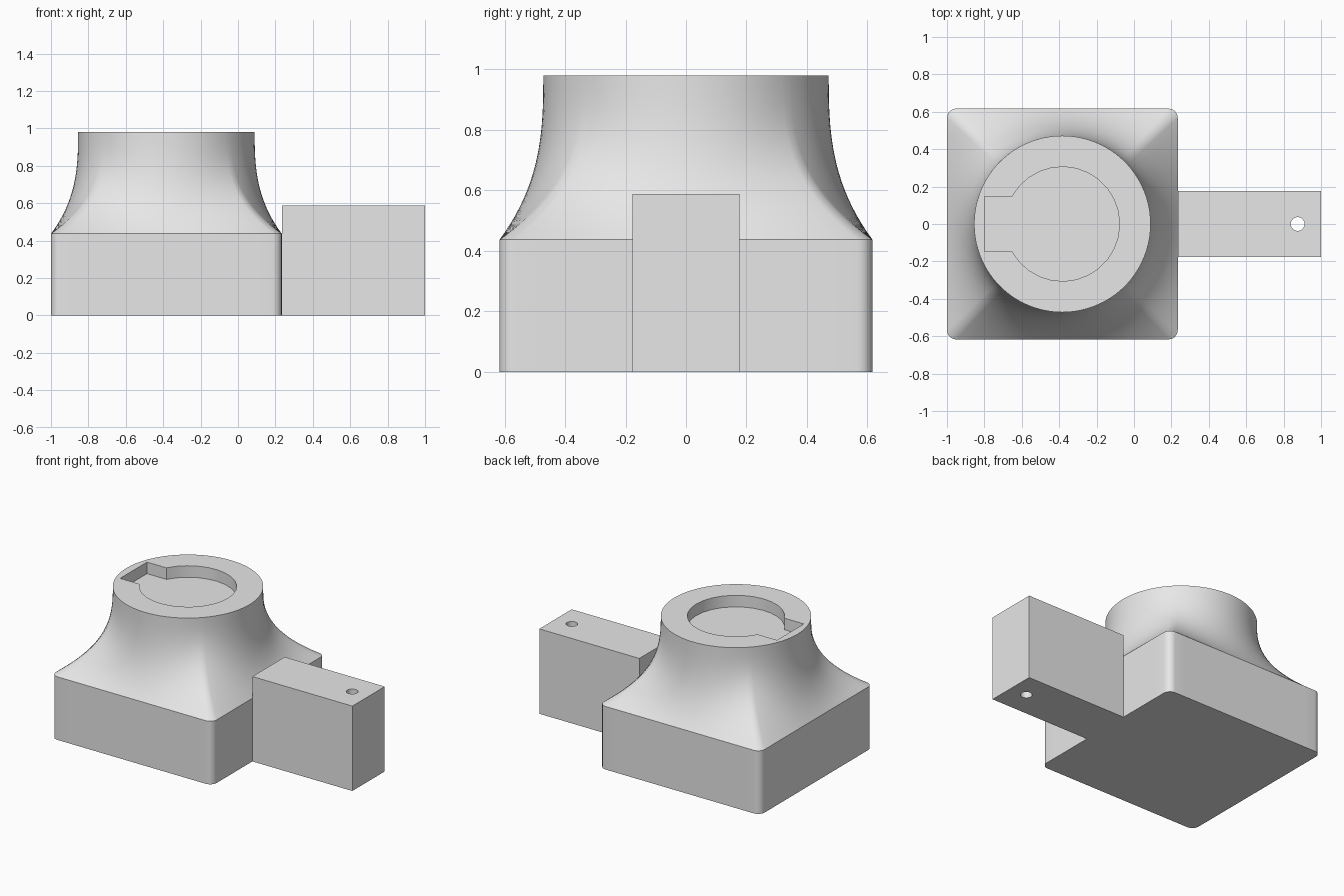
import bpy, bmesh
from math import sin, cos, tan, atan2, radians, pi

if "Cube" in bpy.data.objects:
    bpy.data.objects.remove(bpy.data.objects["Cube"], do_unlink=True)

# Single grey material
grey = bpy.data.materials.new("plain grey")
grey.use_nodes = True
grey.diffuse_color = (0.8, 0.8, 0.8, 1)
grey.node_tree.nodes["Principled BSDF"].inputs["Base Color"].default_value = grey.diffuse_color

CX = -0.383                # centre of the pedestal
HALF, CORNER = 0.617, 0.05  # base half width and corner radius
SHOULDER, TOP, NECK = 0.437, 0.98, 0.472


def loft(name, rings):
    """Skin a stack of equal-length point rings and cap both ends."""
    bm = bmesh.new()
    loops = [[bm.verts.new(p) for p in ring] for ring in rings]
    for low, high in zip(loops, loops[1:]):
        for i in range(len(low)):
            j = (i + 1) % len(low)
            bm.faces.new((low[i], low[j], high[j], high[i]))
    bm.faces.new(loops[0][::-1])
    bm.faces.new(loops[-1])
    bmesh.ops.recalc_face_normals(bm, faces=bm.faces)
    mesh = bpy.data.meshes.new(name)
    bm.to_mesh(mesh)
    bm.free()
    mesh.materials.append(grey)
    obj = bpy.data.objects.new(name, mesh)
    bpy.context.collection.objects.link(obj)
    return obj


def prism(name, outline, z0, z1):
    return loft(name, [[(x, y, z) for x, y in outline] for z in (z0, z1)])


def activate(obj):
    bpy.ops.object.select_all(action="DESELECT")
    obj.select_set(True)
    bpy.context.view_layer.objects.active = obj


def cut(obj, cutter):
    mod = obj.modifiers.new("cut", "BOOLEAN")
    mod.operation, mod.solver, mod.object = "DIFFERENCE", "EXACT", cutter
    cutter.hide_render = True
    activate(obj)
    bpy.ops.object.modifier_apply(modifier=mod.name)
    bpy.data.objects.remove(cutter, do_unlink=True)


def rounded_square(side_steps=20, corner_steps=6):
    inner = HALF - CORNER
    edge = atan2(inner, HALF)
    quarter = []
    for i in range(side_steps + 1):
        quarter.append((HALF, HALF * tan(edge * (2 * i / side_steps - 1))))
    for i in range(1, corner_steps):
        a = pi / 2 * i / corner_steps
        quarter.append((inner + CORNER * cos(a), inner + CORNER * sin(a)))
    points = []
    for turn in range(4):
        c, s = round(cos(turn * pi / 2)), round(sin(turn * pi / 2))
        points += [(x * c - y * s, x * s + y * c) for x, y in quarter]
    return points


# Pedestal: square base flaring up into a round neck
square = rounded_square()
rings = [[(CX + x, y, 0) for x, y in square]]
LEVELS = 20
for k in range(LEVELS + 1):
    t = k / LEVELS
    w = (1 - t) ** 2.8
    ring = []
    for x, y in square:
        a = atan2(y, x)
        ring.append((CX + w * x + (1 - w) * NECK * cos(a),
                     w * y + (1 - w) * NECK * sin(a),
                     SHOULDER + t * (TOP - SHOULDER)))
    rings.append(ring)
pedestal = loft("pedestal", rings)

# Keyhole recess in the top
R, ARC, STEPS = 0.306, radians(151.3), 24
keyhole = [(CX + R * cos(a), R * sin(a))
           for a in (ARC * (2 * i / STEPS - 1) for i in range(STEPS + 1))]
slot = keyhole[-1][1]
keyhole += [(-0.8, slot), (-0.8, -slot)]
cut(pedestal, prism("keyhole_cutter", keyhole, TOP - 0.08, TOP + 0.1))

# Side block with a vertical pin hole
X0, X1, Y = CX + HALF, 1.0, 0.177
block = prism("side_block", [(X0, -Y), (X1, -Y), (X1, Y), (X0, Y)], 0, 0.588)
hole = [(0.875 + 0.037 * cos(i * pi / 12), 0.037 * sin(i * pi / 12)) for i in range(24)]
cut(block, prism("hole_cutter", hole, -0.1, 0.7))

for part in (pedestal, block):
    activate(part)
    bpy.ops.object.shade_smooth_by_angle(angle=radians(30))
